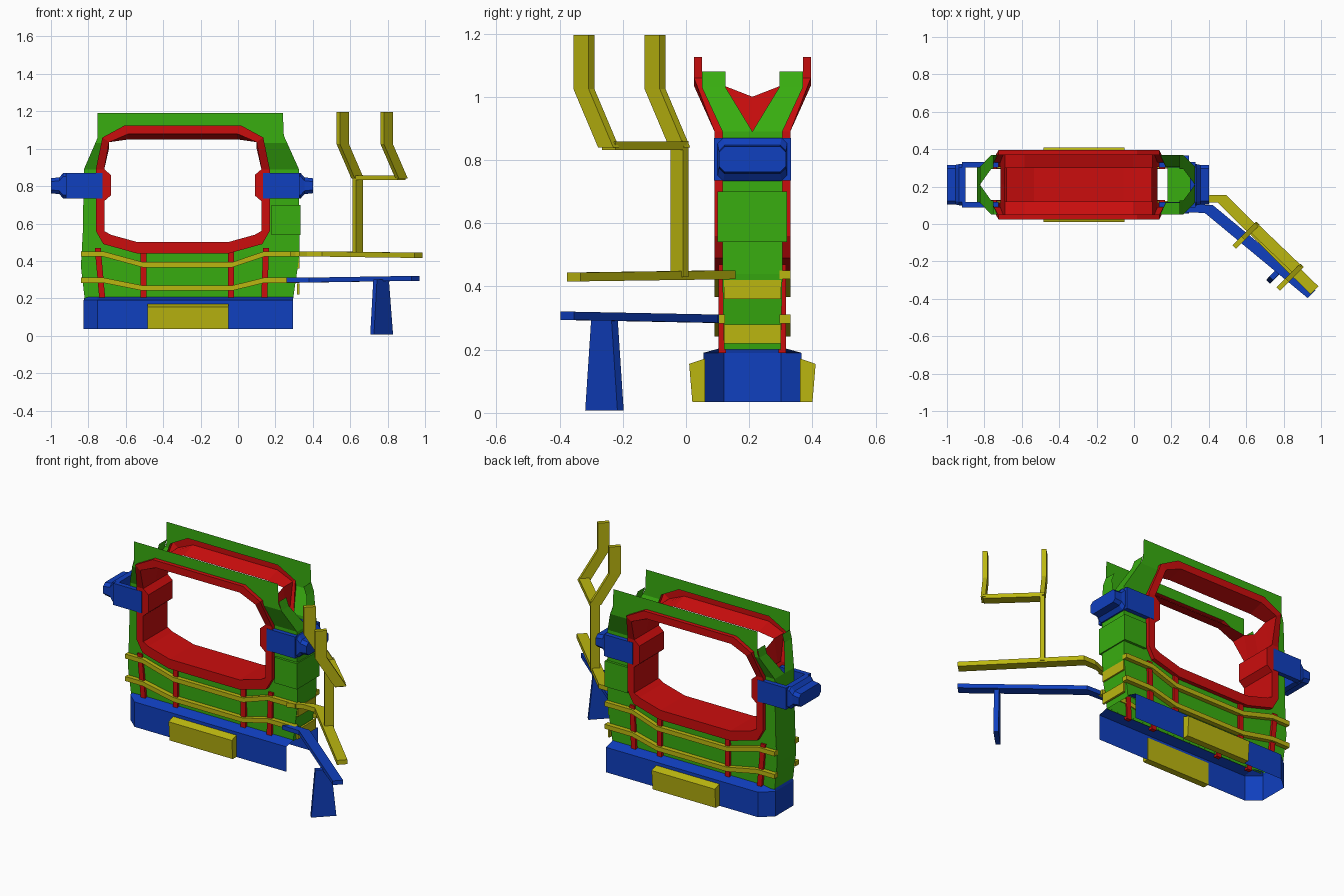
import bpy, bmesh
from mathutils import Vector as V

if "Cube" in bpy.data.objects:
    bpy.data.objects.remove(bpy.data.objects["Cube"])


def material(name, rgb):
    m = bpy.data.materials.new(name)
    m.use_nodes = True
    m.diffuse_color = (*rgb, 1)
    m.node_tree.nodes["Principled BSDF"].inputs["Base Color"].default_value = (*rgb, 1)
    return m


RED = material("red", (0.6, 0.004, 0.004))
GREEN = material("green", (0.04, 0.42, 0.005))
BLUE = material("blue", (0.005, 0.05, 0.52))
YELLOW = material("yellow", (0.5, 0.47, 0.005))
MID = 0.21      # depth centre of the gate
WX = -0.295     # window centre


def finish(name, bm, mat):
    bmesh.ops.recalc_face_normals(bm, faces=bm.faces)
    me = bpy.data.meshes.new(name)
    bm.to_mesh(me)
    bm.free()
    me.materials.append(mat)
    ob = bpy.data.objects.new(name, me)
    bpy.context.collection.objects.link(ob)
    return ob


def loft(name, rows, mat, closed=True, caps=False, skip=None):
    """Skin a list of equally long point rows with quads."""
    bm = bmesh.new()
    vs = [[bm.verts.new(p) for p in row] for row in rows]
    n = len(rows[0])
    for r0, r1 in zip(vs, vs[1:]):
        for i in range(n if closed else n - 1):
            quad = [r0[i], r0[(i + 1) % n], r1[(i + 1) % n], r1[i]]
            if not (skip and skip(quad)):
                bm.faces.new(quad)
    if caps:
        bm.faces.new(vs[0])
        bm.faces.new(vs[-1])
    return finish(name, bm, mat)


def sweep(name, path, a, b, mat):
    """Bar along a path with a fixed cross-section spanned by half-vectors a, b."""
    a, b = V(a), V(b)
    rows = [[V(p) + a + b, V(p) - a + b, V(p) - a - b, V(p) + a - b] for p in path]
    return loft(name, rows, mat, caps=True)


def box(name, lo, hi, mat):
    lo, hi = V(lo), V(hi)
    c, h = (lo + hi) / 2, (hi - lo) / 2
    return sweep(name, [c - V((h.x, 0, 0)), c + V((h.x, 0, 0))], (0, h.y, 0), (0, 0, h.z), mat)


def interp(table, z):
    for (z0, v0), (z1, v1) in zip(table, table[1:]):
        if z <= z1:
            return v0 + (v1 - v0) * max(0, (z - z0) / (z1 - z0))
    return table[-1][1]


def panel_y(z):
    return interp([(0.2, 0.12), (0.44, 0.115), (0.89, 0.115), (1.03, 0.05), (1.2, 0.05)], z)


def flip(y, back):
    return 2 * MID - y if back else y


# Window outlines
outer_half = [(.31, 1.125), (.43, 1.06), (.465, .89), (.465, .87), (.465, .74),
              (.465, .72), (.465, .56), (.425, .49), (.245, .44)]
inner_half = [(.29, 1.08), (.395, 1.035), (.42, .89), (.385, .86), (.385, .75),
              (.42, .72), (.42, .56), (.385, .54), (.24, .5)]


def mirrored(half):
    return [(WX + x, z) for x, z in half] + [(WX - x, z) for x, z in reversed(half)]


outer, inner = mirrored(outer_half), mirrored(inner_half)
right_edge = [(.2, .295), (.37, .32), (.44, .328), (.89, .326), (1.07, .245), (1.19, .24)]
left_edge = [(.2, -.82), (.37, -.84), (.55, -.83), (.89, -.824), (1.06, -.75), (1.19, -.75)]

for back in (False, True):
    side = "back" if back else "front"

    # Folded green face panel with the window opening
    bm = bmesh.new()
    outline = [(x, z) for z, x in right_edge] + [(x, z) for z, x in reversed(left_edge)]
    edges = []
    for loop in (outline, outer):
        vs = [bm.verts.new((x, 0, z)) for x, z in loop]
        edges += [bm.edges.new((vs[i - 1], vs[i])) for i in range(len(vs))]
    bmesh.ops.triangle_fill(bm, use_beauty=True, edges=edges, normal=(0, -1, 0))
    for z in (.44, .89, 1.03):
        bmesh.ops.bisect_plane(bm, geom=bm.verts[:] + bm.edges[:] + bm.faces[:],
                               plane_co=(0, 0, z), plane_no=(0, 0, 1))
    for v in bm.verts:
        v.co.y = flip(panel_y(v.co.z), back)
    finish(side + "_panel", bm, GREEN)

    # Raised red window rim
    def rim(loop, lift):
        return [(x, flip(panel_y(z) - lift, back), z) for x, z in loop]
    loft(side + "_window_rim", [rim(outer, 0), rim(outer, .025), rim(inner, .025)], RED)

    # Red posts below the window
    for i, (x0, x1) in enumerate([(-.725, -.75), (-.505, -.505), (-.038, -.038), (.14, .15)]):
        y = flip(.115, back)
        sweep(f"{side}_post_{i}", [(x0, y, .19), (x1, y, .47)], (.016, 0, 0), (0, .012, 0), RED)

    # Bent yellow bands
    for label, hi, lo in (("upper", .437, .38), ("lower", .297, .255)):
        path = [(-.84, hi), (-.72, hi), (-.51, lo), (-.03, lo), (.14, hi), (.33, hi)]
        sweep(f"{side}_{label}_band", [(x, flip(.107, back), z) for x, z in path],
              (0, .017, 0), (0, 0, .014), YELLOW)

    # Yellow block on the base
    rows = [[(x, flip(y, back), z) for y, z in
             [(.06, .035), (.02, .035), (.01, .155), (.06, .172)]] for x in (-.485, -.05)]
    loft(side + "_base_block", rows, YELLOW, caps=True)

# Red tunnel through the window, open along the top
rows = [[(x, panel_y(z) - .025, z) for x, z in inner],
        [(x, .12, min(z, 1.05)) for x, z in inner],
        [(x, MID, min(z, 1.0)) for x, z in inner],
        [(x, .30, min(z, 1.05)) for x, z in inner],
        [(x, flip(panel_y(z) - .025, True), z) for x, z in inner]]
loft("window_tunnel", rows, RED,
     skip=lambda q: all(v.co.z > .99 for v in q) and all(.1 < v.co.y < .32 for v in q))

# Green end walls with forked tops
for name, table in (("left_wall", right_edge), ("right_wall", left_edge)):
    stem = [z for z, _ in table if z < .9]
    loft(name, [[(interp(table, z), flip(panel_y(z), b), z) for b in (False, True)]
                for z in stem], GREEN, closed=False)
    for back in (False, True):
        rows = [[(interp(table, z), flip(y, back), z) for y in (panel_y(z), y_in)]
                for z, y_in in [(.89, MID), (1.03, .125), (1.08, .125)]]
        loft(f"{name}_fork_{'back' if back else 'front'}", rows, GREEN, closed=False)
box("left_side_housing", (.18, .1, .54), (.335, .32, .70), GREEN)
for label, z in (("upper", .39), ("lower", .25)):
    box(f"left_{label}_band_end", (.315, .12, z - .03), (.328, .30, z + .03), YELLOW)

# Blue base shell: open below and at the left end, chamfered at the right end
plan = [(.295, .055), (-.75, .055), (-.825, .12), (-.825, .30), (-.75, .365), (.295, .365)]
ledge = [(.295, .12), (-.75, .12), (-.82, .13), (-.82, .29), (-.75, .30), (.295, .30)]
loft("base", [[(x, y, .035) for x, y in plan], [(x, y, .19) for x, y in plan],
              [(x, y, .208) for x, y in ledge]], BLUE, closed=False)

# Blue side grips
for name, s in (("left", 1), ("right", -1)):
    rows = []
    for d, hy, hz in [(.60, .11, .068), (.635, .11, .068), (.655, .106, .045), (.70, .106, .04)]:
        c = .018
        ring = [(hy, hz - c), (hy - c, hz), (c - hy, hz), (-hy, hz - c),
                (-hy, c - hz), (c - hy, -hz), (hy - c, -hz), (hy, c - hz)]
        rows.append([(WX - .005 + s * d, MID + y, .802 + z) for y, z in ring])
    loft(name + "_grip", rows, BLUE, caps=True)
    for label, y0, y1 in (("front", .088, .118), ("back", .302, .332)):
        xs = sorted((WX + s * .43, WX + s * .625))
        box(f"{name}_grip_{label}_plate", (xs[0], y0, .735), (xs[1], y1, .87), BLUE)

# Angled arms reaching out to the front left
across = V((.7071, .7071, 0))
along = V((.7071, -.7071, 0))
up = V((0, 0, 1))
sweep("upper_arm", [(.30, .10, .437), (.39, .135, .437), (.47, .135, .437), (.965, -.355, .43)],
      across * .03, up * .014, YELLOW)
sweep("lower_arm", [(.28, .085, .298), (.40, .08, .298), (.95, -.375, .307)],
      across * .03, up * .013, BLUE)

# Tapered support leg
foot, knee = V((.768, -.258, .008)), V((.765, -.258, .3))
loft("arm_leg", [[c + across * w * i + along * .014 * j
                  for i, j in ((1, 1), (-1, 1), (-1, -1), (1, -1))]
                 for c, w in ((foot, .072), (knee, .045))], BLUE, caps=True)

# Yellow post with a two-pronged cradle
near, far, lean = V((.64, -.02, 0)), V((.875, -.245, 0)), V((-.08, -.078, 0))
sweep("fork_post", [near + up * .43, near + up * .86], across * .027, along * .013, YELLOW)
sweep("fork_crossbar", [near + up * .845, far + up * .845], across * .03, up * .013, YELLOW)
for name, p in (("near", near), ("far", far)):
    sweep(name + "_prong", [p + up * .84, p + lean + up * 1.025, p + lean + up * 1.195],
          across * .034, along * .013, YELLOW)
